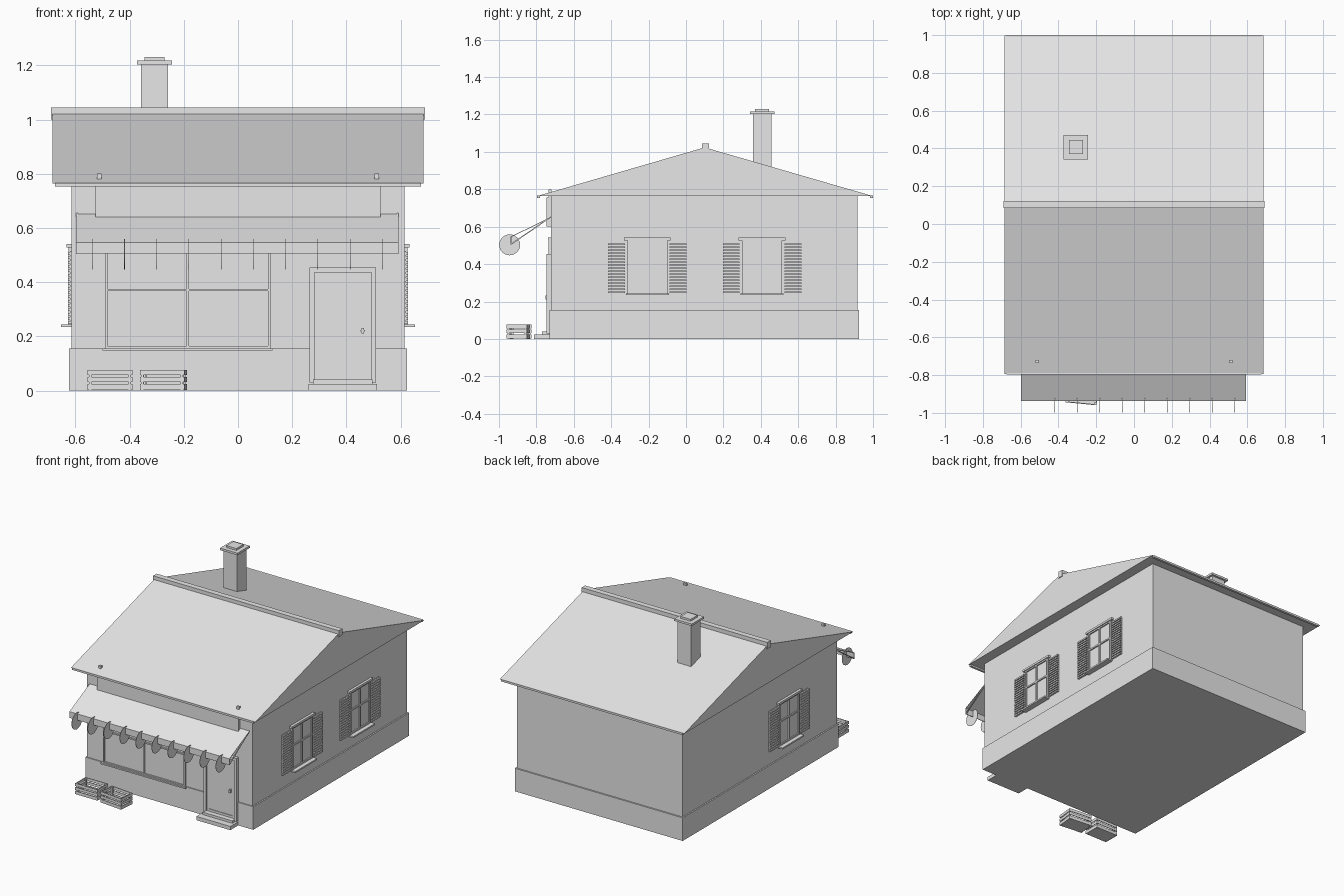
import bpy, bmesh, math
from mathutils import Matrix, Vector

old = bpy.data.objects.get("Cube")
if old:
    bpy.data.objects.remove(old, do_unlink=True)

grey = bpy.data.materials.new("plain grey")
grey.use_nodes = True
GREY = (0.8, 0.8, 0.8, 1)
grey.diffuse_color = GREY
grey.node_tree.nodes["Principled BSDF"].inputs["Base Color"].default_value = GREY


def finish(name, bm):
    bmesh.ops.recalc_face_normals(bm, faces=bm.faces)
    mesh = bpy.data.meshes.new(name)
    bm.to_mesh(mesh)
    bm.free()
    mesh.materials.append(grey)
    ob = bpy.data.objects.new(name, mesh)
    bpy.context.scene.collection.objects.link(ob)
    return ob


def boxes(name, *ranges):
    """One object made of boxes, each (x0, x1, y0, y1, z0, z1)."""
    bm = bmesh.new()
    for x0, x1, y0, y1, z0, z1 in ranges:
        mid = Vector((x0 + x1, y0 + y1, z0 + z1)) / 2
        size = (abs(x1 - x0), abs(y1 - y0), abs(z1 - z0), 1)
        bmesh.ops.create_cube(bm, size=1, matrix=Matrix.Translation(mid) @ Matrix.Diagonal(size))
    return finish(name, bm)


def prism(name, profile, x0, x1):
    """A (y, z) outline extruded along x."""
    bm = bmesh.new()
    face = bm.faces.new([bm.verts.new((x0, y, z)) for y, z in profile])
    ext = bmesh.ops.extrude_face_region(bm, geom=[face])
    verts = [v for v in ext["geom"] if isinstance(v, bmesh.types.BMVert)]
    bmesh.ops.translate(bm, verts=verts, vec=(x1 - x0, 0, 0))
    return finish(name, bm)


# Walls, plinth and roof
FRONT, BACK, SIDE = -0.723, 0.916, 0.615
boxes("walls", (-SIDE, SIDE, FRONT, BACK, 0.1, 0.766))
boxes("plinth", (-0.624, 0.624, -0.73, 0.926, 0, 0.155))
prism("roof", [(-0.795, 0.764), (0.1, 1.024), (0.998, 0.764)], -0.685, 0.685)
boxes("ridge_cap", (-0.69, 0.69, 0.085, 0.122, 1.0, 1.044))
boxes("eave_strips", *[(-0.675, 0.675, y, y + 0.016, 0.753, 0.766) for y in (-0.797, 0.984)])

# Chimney
CX, CY = -0.308, 0.407
boxes("chimney", *[(CX - r, CX + r, CY - r, CY + r, lo, hi) for r, lo, hi in
                   ((0.05, 0.8, 1.205), (0.065, 1.203, 1.217), (0.037, 1.217, 1.23))])

# Sign board and its two brackets
boxes("sign_board", (-0.525, 0.525, -0.747, -0.73, 0.6, 0.755))
boxes("sign_brackets", *[(x - 0.009, x + 0.009, -0.735, -0.72, 0.6, 0.8) for x in (-0.512, 0.512)])

# Awning: sloped sheet with a valance, two arms and a row of round scallops
AX0, AX1 = -0.597, 0.592
prism("awning", [(-0.723, 0.652), (-0.937, 0.547), (-0.937, 0.505),
                 (-0.933, 0.505), (-0.933, 0.545), (-0.723, 0.648)], AX0, AX1)
for label, x in (("right", AX0), ("left", AX1 - 0.006)):
    prism("awning_arm_" + label, [(-0.935, 0.503), (-0.723, 0.648), (-0.723, 0.655), (-0.935, 0.51)],
          x, x + 0.006)
bm = bmesh.new()
COUNT = 10
for i in range(COUNT):
    x = AX0 + (AX1 - AX0) * (i + 0.5) / COUNT
    bmesh.ops.create_cone(bm, cap_ends=True, segments=24, radius1=0.056, radius2=0.056, depth=0.002,
                          matrix=Matrix.Translation((x, -0.943, 0.503)) @ Matrix.Rotation(math.pi / 2, 4, "Y"))
finish("awning_scallops", bm)


def window_bars(u0, u1, z0, z1, zmid, w):
    """Frame, mullion and transom as (u0, u1, z0, z1) bars."""
    c = (u0 + u1) / 2
    return [(u0, u0 + w, z0, z1), (u1 - w, u1, z0, z1), (c - w / 2, c + w / 2, z0, z1),
            (u0, u1, z0, z0 + w), (u0, u1, z1 - w, z1), (u0, u1, zmid - w / 2, zmid + w / 2)]


# Shop window
boxes("shop_window_frame", *[(a, b, -0.735, FRONT, lo, hi) for a, b, lo, hi in
                             window_bars(-0.49, 0.12, 0.155, 0.535, 0.371, 0.009)])
boxes("shop_window_glass", (-0.488, 0.118, -0.727, FRONT, 0.157, 0.53))
boxes("shop_window_sill", (-0.5, 0.128, -0.745, FRONT, 0.147, 0.156))
boxes("shop_window_lintel", (-0.5, 0.128, -0.738, FRONT, 0.532, 0.542))


# Side windows with slatted shutters
def side_window(name, s, y):
    boxes(name + "_frame", *[(s * SIDE, s * 0.626, a, b, lo, hi) for a, b, lo, hi in
                             window_bars(y - 0.107, y + 0.107, 0.243, 0.528, 0.405, 0.01)])
    boxes(name + "_glass", (s * SIDE, s * 0.618, y - 0.1, y + 0.1, 0.245, 0.525))
    boxes(name + "_header", (s * SIDE, s * 0.632, y - 0.125, y + 0.125, 0.527, 0.541))
    boxes(name + "_sill", (s * SIDE, s * 0.653, y - 0.115, y + 0.115, 0.234, 0.244))
    slats = 17
    step = (0.517 - 0.245) / slats
    for label, a in (("front", y - 0.21), ("back", y + 0.12)):
        parts = [(s * SIDE, s * 0.619, a + 0.003, a + 0.087, 0.247, 0.514)]
        parts += [(s * SIDE, s * 0.628, a, a + 0.09, 0.245 + i * step, 0.245 + (i + 0.6) * step)
                  for i in range(slats)]
        boxes(name + "_shutter_" + label, *parts)


side_window("left_front_window", 1, -0.207)
side_window("left_back_window", 1, 0.407)
side_window("right_window", -1, -0.207)

# Door with frame, leaf, knob and steps
boxes("door_frame", (0.264, 0.282, -0.745, FRONT, 0.03, 0.454), (0.492, 0.51, -0.745, FRONT, 0.03, 0.454),
      (0.264, 0.51, -0.745, FRONT, 0.436, 0.454))
boxes("door_leaf", (0.282, 0.492, -0.732, FRONT, 0.03, 0.436))
boxes("door_leaf_rails", (0.284, 0.298, -0.736, FRONT, 0.04, 0.434), (0.476, 0.49, -0.736, FRONT, 0.04, 0.434),
      (0.284, 0.49, -0.736, FRONT, 0.42, 0.434), (0.284, 0.49, -0.736, FRONT, 0.04, 0.056))
boxes("door_knob", (0.456, 0.464, -0.75, FRONT, 0.21, 0.231), (0.452, 0.468, -0.75, -0.744, 0.217, 0.223))
boxes("door_steps", (0.26, 0.513, -0.814, FRONT, 0, 0.025), (0.277, 0.497, -0.77, FRONT, 0.025, 0.041))


# Slatted crates on the ground
def crate(name, x, y, angle):
    w, d, t = 0.0825, 0.055, 0.005
    parts = [(-w, w, -d, d, 0.003, 0.009)]
    for lo, hi in ((0.003, 0.024), (0.032, 0.05), (0.057, 0.076)):
        for s in (-1, 1):
            parts.append((-w, w, s * d, s * (d - t), lo, hi))
            parts.append((s * w, s * (w - t), -d, d, lo, hi))
    for sx in (-1, 1):
        for sy in (-1, 1):
            parts.append((sx * (w - t), sx * (w - 0.014), sy * (d - t), sy * (d - 0.014), 0, 0.074))
    ob = boxes(name, *parts)
    ob.location = (x, y, 0)
    ob.rotation_euler.z = math.radians(angle)


crate("crate_right", -0.4725, -0.88, 0)
crate("crate_left", -0.275, -0.897, -5.5)
